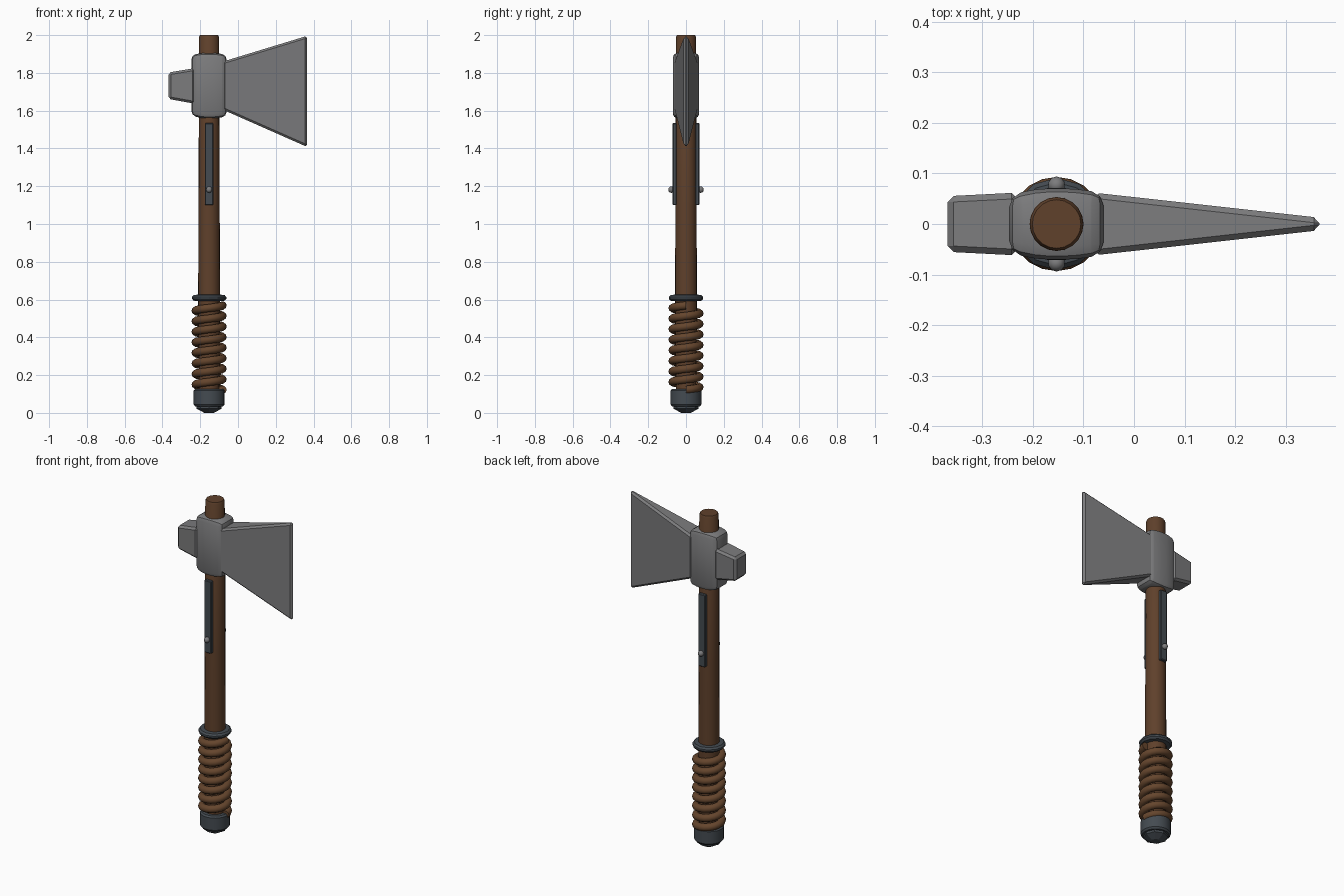
import bpy, bmesh, math
from mathutils import Matrix, Vector

if "Cube" in bpy.data.objects:
    bpy.data.objects.remove(bpy.data.objects["Cube"], do_unlink=True)

AXIS = -0.153  # x of the handle


def material(name, rgb):
    m = bpy.data.materials.new(name)
    m.use_nodes = True
    m.diffuse_color = (*rgb, 1)
    m.node_tree.nodes["Principled BSDF"].inputs["Base Color"].default_value = (*rgb, 1)
    return m


steel = material("steel", (0.2, 0.2, 0.205))
iron = material("dark iron", (0.058, 0.07, 0.082))
wood = material("brown wood", (0.115, 0.052, 0.024))
leather = material("brown leather", (0.13, 0.06, 0.026))


def finish(name, bm, mat, smooth=None):
    bmesh.ops.recalc_face_normals(bm, faces=bm.faces)
    mesh = bpy.data.meshes.new(name)
    bm.to_mesh(mesh)
    bm.free()
    mesh.materials.append(mat)
    ob = bpy.data.objects.new(name, mesh)
    bpy.context.collection.objects.link(ob)
    if smooth:
        bpy.ops.object.select_all(action="DESELECT")
        ob.select_set(True)
        bpy.context.view_layer.objects.active = ob
        bpy.ops.object.shade_smooth_by_angle(angle=math.radians(smooth))
    return ob


def lathe(name, profile, sides, mat, smooth=None):
    """Stack of rings (radius, z) around the handle axis, capped."""
    bm = bmesh.new()
    rings = []
    for r, z in profile:
        angles = [2 * math.pi * i / sides for i in range(sides)]
        rings.append([bm.verts.new((AXIS + r * math.cos(a), r * math.sin(a), z)) for a in angles])
    for low, high in zip(rings, rings[1:]):
        for i in range(sides):
            j = (i + 1) % sides
            bm.faces.new((low[i], low[j], high[j], high[i]))
    bm.faces.new(rings[0])
    bm.faces.new(rings[-1])
    return finish(name, bm, mat, smooth)


def loft(name, sections, mat, bevel, segments=1, smooth=None):
    """Box through rectangular sections (x, half depth, z low, z high)."""
    bm = bmesh.new()
    rings = [[bm.verts.new(p) for p in ((x, -d, lo), (x, d, lo), (x, d, hi), (x, -d, hi))]
             for x, d, lo, hi in sections]
    for a, b in zip(rings, rings[1:]):
        for i in range(4):
            j = (i + 1) % 4
            bm.faces.new((a[i], a[j], b[j], b[i]))
    bm.faces.new(rings[0])
    bm.faces.new(rings[-1])
    bmesh.ops.bevel(bm, geom=bm.edges[:], offset=bevel, segments=segments,
                    profile=0.5, affect="EDGES", clamp_overlap=True)
    return finish(name, bm, mat, smooth)


# Handle, end cap, pommel knob and collar
lathe("handle", [(0.053, 0.06), (0.058, 0.6), (0.056, 1.1), (0.053, 1.99), (0.048, 2.0)], 20, wood, 40)
lathe("end_cap", [(0.074, 0.035), (0.082, 0.045), (0.082, 0.118), (0.074, 0.127)], 20, iron, 30)
lathe("pommel_knob", [(0.025, 0.0), (0.066, 0.022), (0.066, 0.05)], 8, iron)
lathe("collar", [(0.06, 0.592), (0.082, 0.594), (0.091, 0.604), (0.091, 0.614),
                 (0.082, 0.624), (0.06, 0.626)], 12, iron, 30)

# Wound grip: a tube swept along a right-handed helix
TURNS, STEPS, TUBE, COIL = 8, 20, 0.022, 0.071
bm = bmesh.new()
previous = None
for i in range(TURNS * STEPS + 1):
    a = 2 * math.pi * i / STEPS
    z = 0.122 + 0.447 * i / (TURNS * STEPS)
    out = Vector((math.cos(a), math.sin(a), 0))
    ring = [bm.verts.new(Vector((AXIS, 0, z)) + out * (COIL + TUBE * math.cos(t))
                         + Vector((0, 0, TUBE * math.sin(t))))
            for t in (2 * math.pi * k / 10 for k in range(10))]
    if previous:
        for k in range(10):
            n = (k + 1) % 10
            bm.faces.new((previous[k], previous[n], ring[n], ring[k]))
    else:
        bm.faces.new(ring)
    previous = ring
bm.faces.new(previous)
finish("grip_wrap", bm, leather, 50)

# Straps and rivets on both faces
for side, y in (("front", -1), ("back", 1)):
    bm = bmesh.new()
    bmesh.ops.create_cube(bm, size=1, matrix=Matrix.Translation((AXIS, y * 0.06, 1.317))
                          @ Matrix.Diagonal((0.045, 0.022, 0.435, 1)))
    bmesh.ops.bevel(bm, geom=bm.edges[:], offset=0.004, segments=1, affect="EDGES")
    finish(side + "_strap", bm, iron)
    bm = bmesh.new()
    bmesh.ops.create_uvsphere(bm, u_segments=10, v_segments=6, radius=0.017,
                              matrix=Matrix.Translation((AXIS, y * 0.077, 1.182)))
    finish(side + "_rivet", bm, steel, 50)

# Head: rounded eye block with a slight belly, poll and flared blade
eye = loft("eye_block", [(-0.247, 0.056, 1.575, 1.895), (-0.195, 0.07, 1.56, 1.905),
                         (-0.11, 0.07, 1.56, 1.905), (-0.06, 0.06, 1.57, 1.895)], steel, 0.024, 2, 25)
loft("poll", [(-0.368, 0.055, 1.662, 1.802), (-0.23, 0.062, 1.637, 1.825)], steel, 0.012)
loft("blade", [(-0.08, 0.062, 1.605, 1.86), (0.366, 0.0125, 1.408, 1.996)], steel, 0.011)
